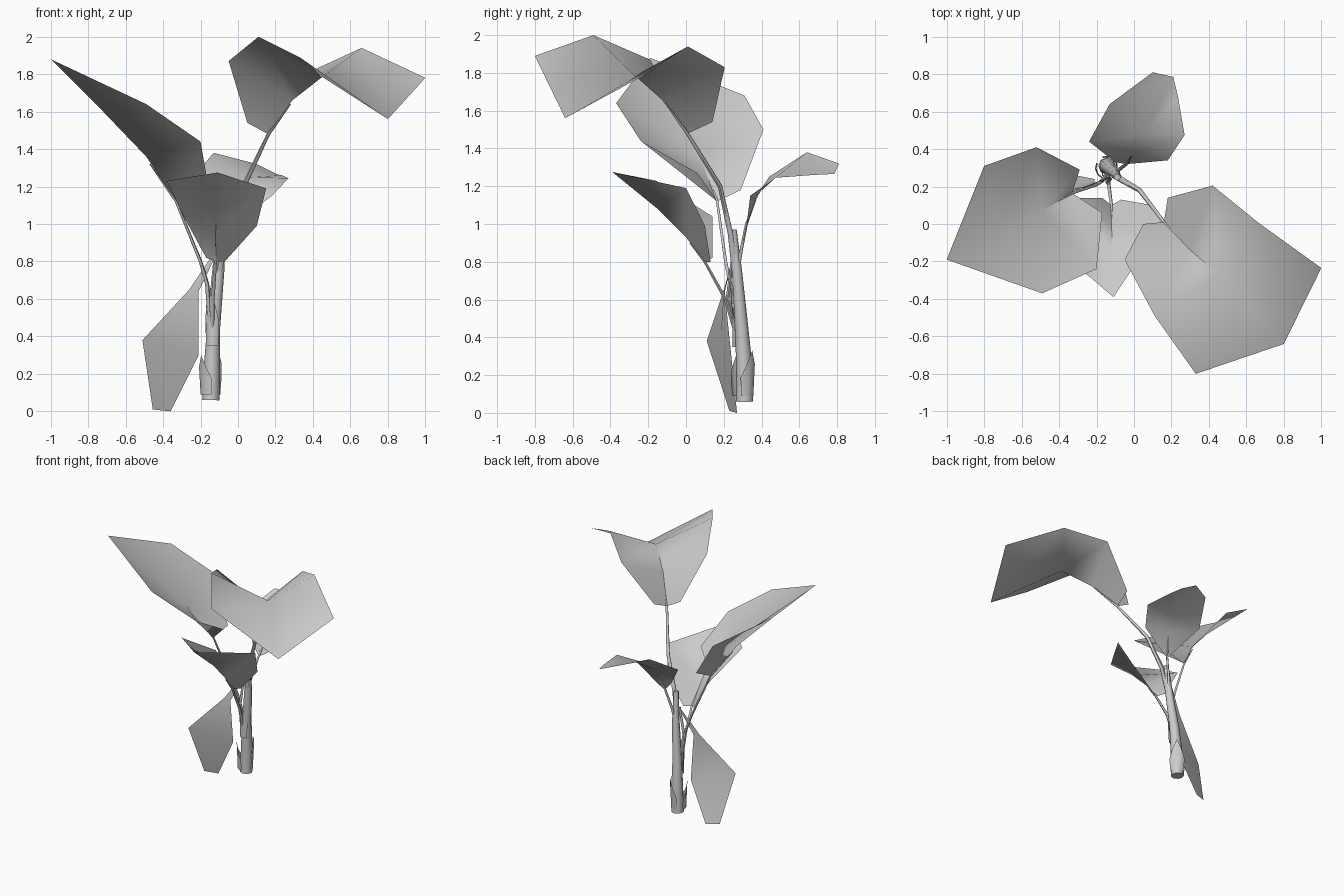
import bpy, math
from mathutils import Vector

if "Cube" in bpy.data.objects:
    bpy.data.objects.remove(bpy.data.objects["Cube"])


def add_mesh(name, verts, faces, angle=60):
    me = bpy.data.meshes.new(name)
    me.from_pydata(verts, [], faces)
    me.update()
    ob = bpy.data.objects.new(name, me)
    bpy.context.collection.objects.link(ob)
    bpy.ops.object.select_all(action='DESELECT')
    ob.select_set(True)
    bpy.context.view_layer.objects.active = ob
    bpy.ops.object.shade_smooth_by_angle(angle=math.radians(angle))
    return ob


def leaf(name, left, mid, right):
    """Folded blade: left edge, midrib and right edge from base to tip.
    A midrib one point longer than the edges ends in a pointed tip."""
    n = len(left)
    verts = left + mid + right
    m, r = n, n + len(mid)
    faces = []
    for i in range(n - 1):
        faces += [(i, m + i, m + i + 1, i + 1),
                  (m + i, r + i, r + i + 1, m + i + 1)]
    if len(mid) > n:
        faces += [(n - 1, m + n - 1, m + n), (m + n - 1, r + n - 1, m + n)]
    return add_mesh(name, verts, faces)


def tube(name, path, radii, sides=6):
    """Tapered tube through the path points."""
    pts = [Vector(p) for p in path]
    verts, faces = [], []
    for i, p in enumerate(pts):
        d = (pts[min(i + 1, len(pts) - 1)] - pts[max(i - 1, 0)]).normalized()
        u = d.cross(Vector((0, 1, 0))).normalized()
        v = d.cross(u)
        for k in range(sides):
            a = 2 * math.pi * k / sides
            verts.append(p + radii[i] * (math.cos(a) * u + math.sin(a) * v))
    for i in range(len(pts) - 1):
        for k in range(sides):
            a, b = i * sides + k, i * sides + (k + 1) % sides
            faces.append((a, b, b + sides, a + sides))
    faces.append(tuple(range(sides))[::-1])
    faces.append(tuple(range(len(verts) - sides, len(verts))))
    return add_mesh(name, verts, faces)


def sheath(name, centre, radius, facing, spread, z0, z1):
    """Open collar that wraps part of the stem and rises to a point."""
    verts, faces, n = [], [], 5
    for k in range(n):
        t = k / (n - 1) * 2 - 1
        a = math.radians(facing + t * spread)
        x, y = math.cos(a), math.sin(a)
        top = z0 + (z1 - z0) * (1 - 0.6 * abs(t))
        verts.append((centre[0] + radius * x, centre[1] + radius * y, z0))
        verts.append((centre[0] + radius * 1.15 * x, centre[1] + radius * 1.15 * y, top))
    for k in range(n - 1):
        faces.append((2 * k, 2 * k + 2, 2 * k + 3, 2 * k + 1))
    return add_mesh(name, verts, faces)


# Leaf blades
leaf("left_leaf",
     [(-.29, .29, 1.18), (-.52, .41, 1.5), (-.8, .31, 1.68)],
     [(-.33, .165, 1.12), (-.49, .07, 1.36), (-.72, -.05, 1.6), (-1, -.19, 1.88)],
     [(-.17, .06, 1.27), (-.2, -.24, 1.44), (-.49, -.37, 1.64)])
leaf("right_leaf",
     [(.18, .14, 1.54), (.42, .205, 1.83), (.66, .01, 1.94), (1, -.235, 1.78)],
     [(.16, .01, 1.48), (.29, -.13, 1.66), (.45, -.27, 1.785), (.8, -.64, 1.56)],
     [(.05, 0, 1.54), (-.05, -.19, 1.87), (.11, -.49, 2), (.33, -.8, 1.89)])
leaf("front_leaf",
     [(-.17, .14, .82), (-.29, .14, 1.04), (-.38, -.16, 1.23)],
     [(-.12, .1, .8), (-.12, 0, .93), (-.115, -.15, 1.08), (-.11, -.39, 1.275)],
     [(-.07, .13, .8), (.1, .1, .99), (.15, 0, 1.19)])
leaf("back_leaf",
     [(-.1, .33, 1.06), (-.24, .44, 1.25), (-.13, .64, 1.38), (.1, .81, 1.32)],
     [(-.04, .32, .99), (0, .38, 1.16), (.06, .48, 1.25), (.21, .785, 1.265)],
     [(.02, .325, 1.03), (.18, .34, 1.15), (.27, .475, 1.245)]
     + [(.235, .68, 1.26)])
leaf("drooping_leaf",
     [(-.14, .25, .83), (-.26, .2, .65), (-.51, .11, .38), (-.455, .23, .01)],
     [(-.125, .25, .84), (-.235, .2, .645), (-.36, .18, .34), (-.41, .25, .005)],
     [(-.11, .255, .85), (-.21, .205, .64), (-.21, .24, .3), (-.36, .27, 0)])

# Main stem
tube("stem",
     [(-.145, .31, .06), (-.14, .31, .22), (-.13, .295, .45), (-.1, .27, .75), (-.09, .25, .97)],
     [.046, .044, .035, .027, .018], 8)

# Leaf stalks, running on below the midribs
tube("left_stalk",
     [(-.145, .27, .42), (-.165, .235, .68), (-.2, .21, .8), (-.33, .165, 1.12), (-.47, .09, 1.32)],
     [.012, .011, .009, .007, .003])
tube("right_stalk",
     [(-.1, .26, .75), (-.065, .235, .95), (.03, .18, 1.2), (.16, .01, 1.475), (.28, -.11, 1.64)],
     [.02, .016, .013, .009, .003])
tube("front_stalk",
     [(-.14, .27, .4), (-.135, .21, .6), (-.12, .1, .8), (-.12, .02, .9)],
     [.012, .01, .008, .003])
tube("back_stalk",
     [(-.105, .27, .72), (-.08, .29, .85), (-.04, .32, 1.0), (-.01, .37, 1.13)],
     [.011, .01, .008, .003])
tube("drooping_stalk",
     [(-.14, .28, .45), (-.14, .22, .6), (-.12, .25, .85)],
     [.012, .012, .008])

# Sheaths around the foot of the stem
sheath("front_left_sheath", (-.145, .3), .055, 215, 60, .09, .3)
sheath("back_sheath", (-.145, .305), .052, 50, 65, .09, .33)
sheath("upper_sheath", (-.135, .28), .035, 250, 80, .35, .66)
